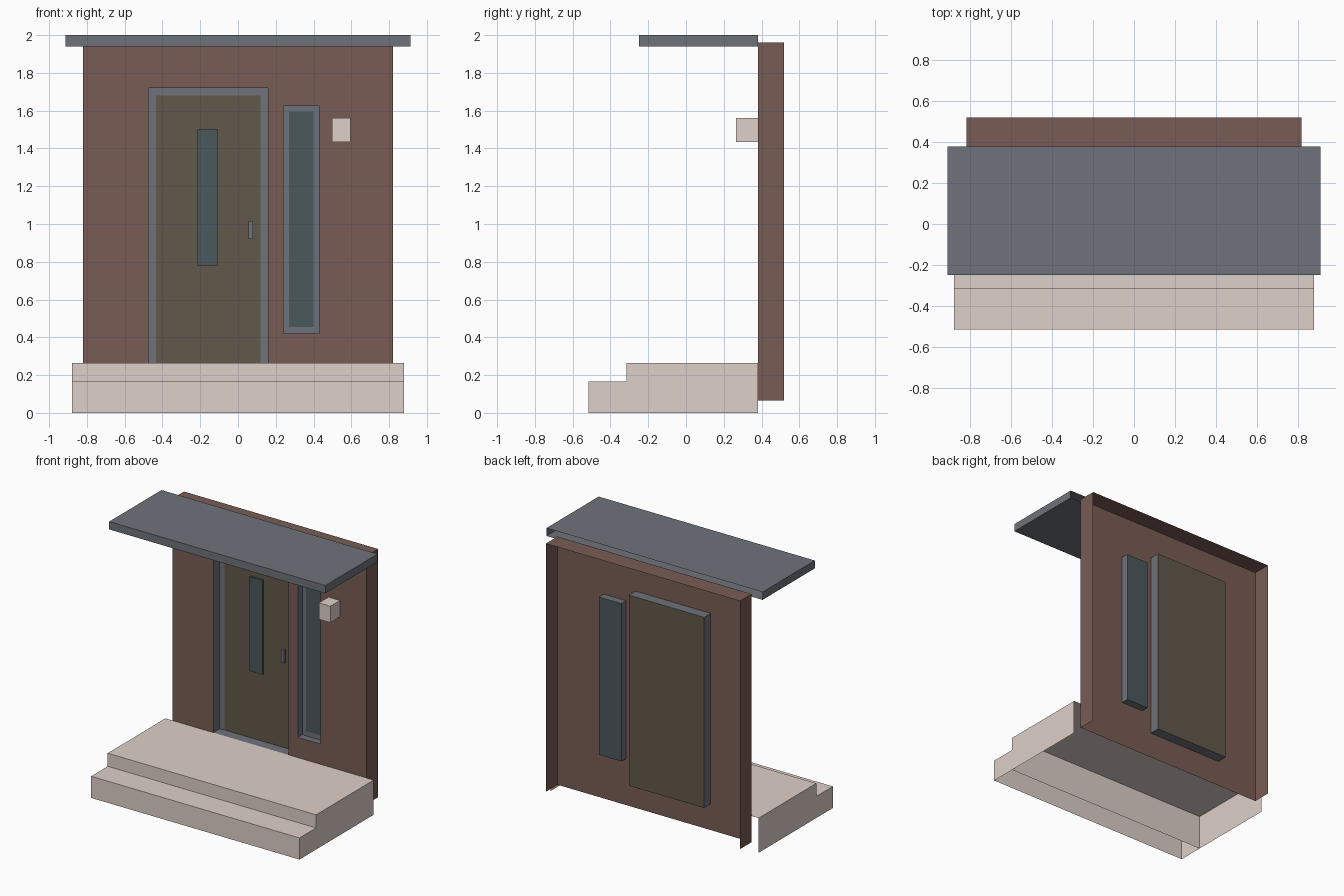
import bpy, bmesh

if "Cube" in bpy.data.objects:
    bpy.data.objects.remove(bpy.data.objects["Cube"])

def material(name, rgb):
    m = bpy.data.materials.new(name)
    m.diffuse_color = (*rgb, 1)
    m.use_nodes = True
    m.node_tree.nodes["Principled BSDF"].inputs["Base Color"].default_value = m.diffuse_color
    return m

BRICK = material("brick", (0.19, 0.107, 0.089))
STONE = material("stone", (0.73, 0.63, 0.58))
METAL = material("metal", (0.156, 0.171, 0.195))
WOOD = material("wood", (0.122, 0.098, 0.069))
GLASS = material("glass", (0.07, 0.098, 0.107))

FRONT_Y, BACK_Y = 0.38, 0.52

def finish(bm, name, mat):
    me = bpy.data.meshes.new(name)
    bm.to_mesh(me)
    bm.free()
    me.materials.append(mat)
    ob = bpy.data.objects.new(name, me)
    bpy.context.collection.objects.link(ob)
    return ob

def add_box(bm, x, y, z, skip=()):
    """Box from ranges; sides named in skip are left open."""
    v = [bm.verts.new((a, b, c)) for a in x for b in y for c in z]
    sides = {"left": (0, 1, 3, 2), "right": (4, 6, 7, 5), "front": (0, 4, 5, 1),
             "back": (2, 3, 7, 6), "bottom": (0, 2, 6, 4), "top": (1, 5, 7, 3)}
    for key, ids in sides.items():
        if key not in skip:
            bm.faces.new([v[i] for i in ids])

def box(name, mat, x, y, z, skip=()):
    bm = bmesh.new()
    add_box(bm, x, y, z, skip)
    return finish(bm, name, mat)

def add_panel(bm, x, z, y):
    bm.faces.new([bm.verts.new(p) for p in
                  ((x[0], y, z[0]), (x[1], y, z[0]), (x[1], y, z[1]), (x[0], y, z[1]))])

# Openings in the wall
DOOR_X, DOOR_Z = (-0.475, 0.16), (0.265, 1.72)
SIDE_X, SIDE_Z = (0.24, 0.43), (0.42, 1.625)

# Wall: pierced front sheet with returns at the sides and top
bm = bmesh.new()
xs = [-0.82, *DOOR_X, *SIDE_X, 0.82]
zs = sorted([0.065, *DOOR_Z, *SIDE_Z, 1.96])
for i in range(5):
    for j in range(5):
        if (i == 1 and 1 <= j <= 3) or (i == 3 and j == 2):
            continue
        add_panel(bm, xs[i:i + 2], zs[j:j + 2], FRONT_Y)
add_box(bm, (-0.82, 0.82), (FRONT_Y, BACK_Y), (0.065, 1.96), ("front", "back", "bottom"))
bmesh.ops.remove_doubles(bm, verts=bm.verts, dist=0.0005)
finish(bm, "wall", BRICK)

def recess(name, x, z, depth, border, sill, mat):
    """Recessed frame: reveal, flat border and a full panel behind it."""
    y = FRONT_Y + depth
    bm = bmesh.new()
    add_box(bm, x, (FRONT_Y, y), z, ("front", "back"))
    bmesh.ops.reverse_faces(bm, faces=bm.faces)
    low, f = z[0] + sill, y - 0.004
    add_panel(bm, (x[0], x[0] + border), z, f)
    add_panel(bm, (x[1] - border, x[1]), z, f)
    inner = (x[0] + border, x[1] - border)
    add_panel(bm, inner, (z[1] - border, z[1]), f)
    if sill:
        add_panel(bm, inner, (z[0], low), f)
    finish(bm, name + "_frame", METAL)
    bm = bmesh.new()
    add_panel(bm, x, z, y)
    finish(bm, name + "_panel", mat)

recess("door", DOOR_X, DOOR_Z, 0.08, 0.04, 0, WOOD)
recess("sidelight", SIDE_X, SIDE_Z, 0.057, 0.03, 0.035, GLASS)

# Door fittings
box("door_glass", GLASS, (-0.215, -0.105), (0.447, 0.46), (0.78, 1.5), ("back",))
box("door_handle", METAL, (0.055, 0.08), (0.44, 0.46), (0.92, 1.015), ("back",))

# Steps: hollow, open below and towards the wall
box("upper_step", STONE, (-0.88, 0.88), (-0.315, FRONT_Y), (0, 0.265), ("back", "bottom"))
box("lower_step", STONE, (-0.88, 0.88), (-0.515, -0.315), (0, 0.165), ("back", "bottom"))

# Canopy and wall lamp
box("canopy", METAL, (-0.913, 0.913), (-0.25, FRONT_Y), (1.94, 2.0), ("back",))
box("wall_lamp", STONE, (0.498, 0.595), (0.265, FRONT_Y), (1.435, 1.56), ("back",))
